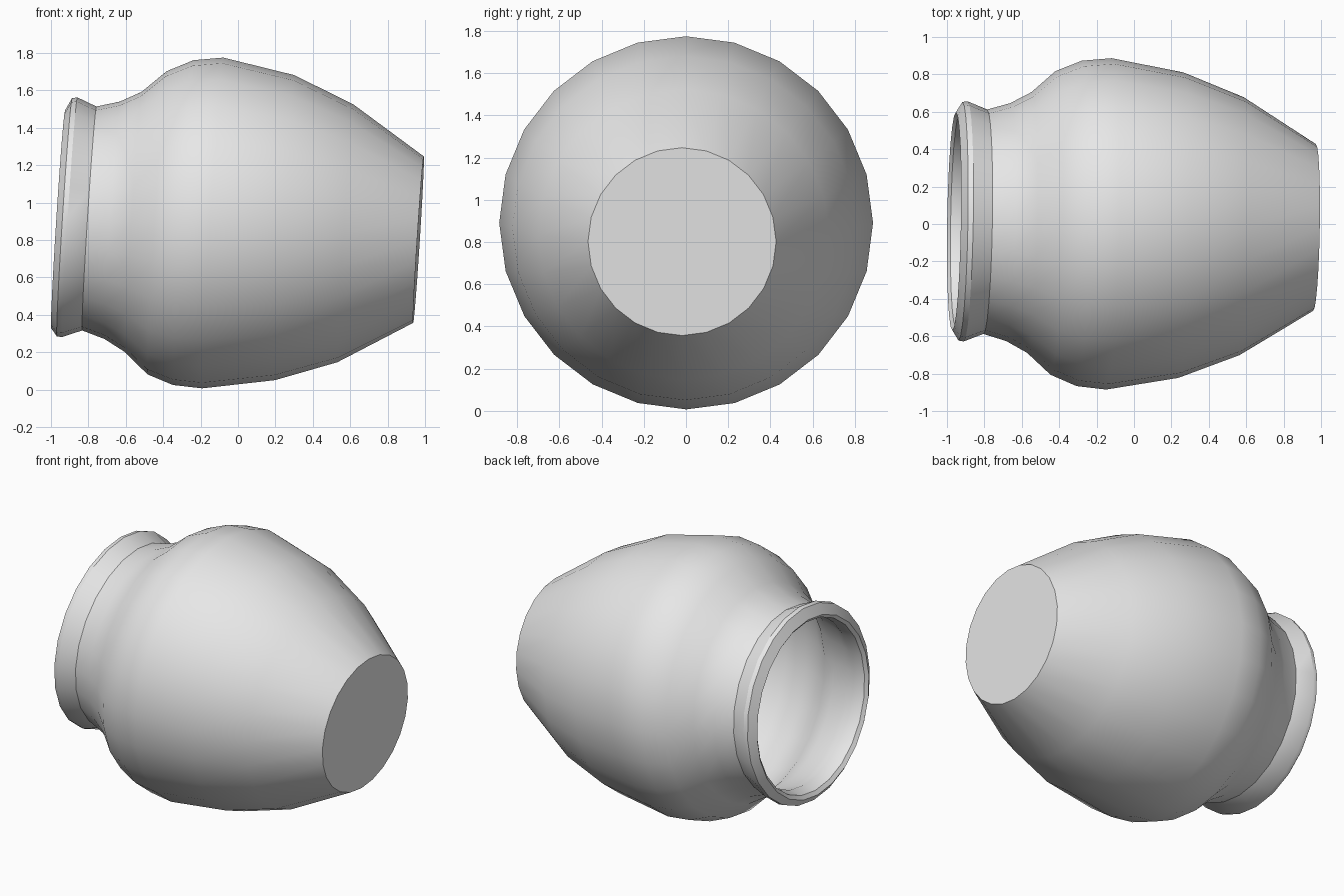
import bpy, bmesh, math
from mathutils import Vector

if "Cube" in bpy.data.objects:
    bpy.data.objects.remove(bpy.data.objects["Cube"])

SIDES = 24

# one clay colour
clay = bpy.data.materials.new("clay_grey")
clay.diffuse_color = (0.8, 0.8, 0.8, 1)
clay.use_nodes = True
clay.node_tree.nodes["Principled BSDF"].inputs["Base Color"].default_value = clay.diffuse_color

# tilted long axis of the pot and the two directions across it
axis = Vector((1, -0.0165, -0.0635)).normalized()
up = (Vector((0, 0, 1)) - axis * axis.z).normalized()
side = axis.cross(up)


def lathe(name, rings, cap_first=False):
    """Skin rings of (x, z centre, radius) along the tilted axis."""
    bm = bmesh.new()
    loops = []
    for x, z, r in rings:
        c = Vector((x, -0.0175 * (x + 0.1), z))
        loops.append([bm.verts.new(c + r * (math.cos(a) * up + math.sin(a) * side))
                      for a in (math.tau * i / SIDES for i in range(SIDES))])
    for lo, hi in zip(loops, loops[1:]):
        for i in range(SIDES):
            j = (i + 1) % SIDES
            bm.faces.new((lo[i], lo[j], hi[j], hi[i]))
    # flat base outside, flat floor inside
    if cap_first:
        bm.faces.new(loops[0])
        bm.faces.new(loops[-1])
    bmesh.ops.recalc_face_normals(bm, faces=bm.faces)
    mesh = bpy.data.meshes.new(name)
    bm.to_mesh(mesh)
    bm.free()
    mesh.materials.append(clay)
    ob = bpy.data.objects.new(name, mesh)
    bpy.context.collection.objects.link(ob)
    bpy.ops.object.select_all(action='DESELECT')
    ob.select_set(True)
    bpy.context.view_layer.objects.active = ob
    bpy.ops.object.shade_smooth_by_angle(angle=math.radians(30))
    return ob


# belly, from the base to the neck
body = [(0.965, 0.802, 0.446), (0.575, 0.835, 0.69), (0.25, 0.866, 0.817),
        (-0.135, 0.891, 0.886), (-0.293, 0.893, 0.87), (-0.433, 0.892, 0.812),
        (-0.56, 0.896, 0.697), (-0.673, 0.905, 0.636), (-0.795, 0.915, 0.60)]
# flared rim, rolling over into the mouth
rim = [(-0.90, 0.922, 0.642), (-0.928, 0.921, 0.638), (-0.962, 0.91, 0.583),
       (-0.945, 0.912, 0.56), (-0.86, 0.915, 0.55)]
# hollow inside, following the belly
inner = [(x - (0.03 if x > 0.9 else 0), z, r - 0.025) for x, z, r in reversed(body)]

lathe("pot", body + rim + inner, cap_first=True)
